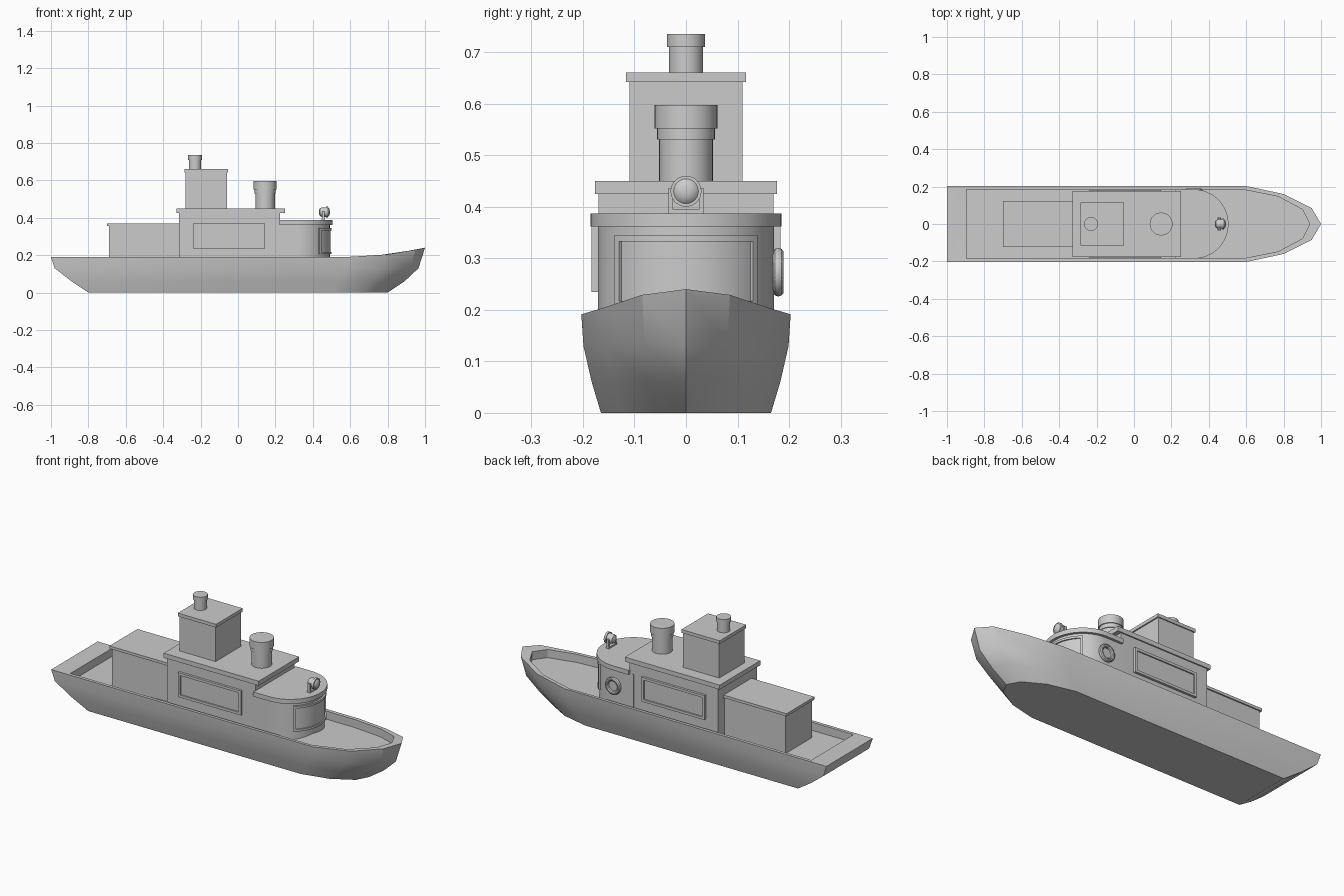
import bpy, bmesh, math
from mathutils import Matrix

if "Cube" in bpy.data.objects:
    bpy.data.objects.remove(bpy.data.objects["Cube"])


def make(name, bm, smooth=True):
    bmesh.ops.recalc_face_normals(bm, faces=bm.faces)
    me = bpy.data.meshes.new(name)
    bm.to_mesh(me)
    bm.free()
    ob = bpy.data.objects.new(name, me)
    bpy.context.collection.objects.link(ob)
    if smooth:
        bpy.ops.object.select_all(action='DESELECT')
        ob.select_set(True)
        bpy.context.view_layer.objects.active = ob
        bpy.ops.object.shade_smooth_by_angle(angle=math.radians(30))
    return ob


def loft(name, rings, smooth=True, closed=False):
    """Skin closed rings of points; cap the ends unless closed."""
    bm = bmesh.new()
    vs = [[bm.verts.new(p) for p in r] for r in rings]
    pairs = list(zip(vs, vs[1:])) + ([(vs[-1], vs[0])] if closed else [])
    for a, b in pairs:
        n = len(a)
        for i in range(n):
            j = (i + 1) % n
            bm.faces.new((a[i], a[j], b[j], b[i]))
    if not closed:
        bm.faces.new(vs[0])
        bm.faces.new(vs[-1])
    return make(name, bm, smooth)


def box(name, x0, x1, y0, y1, z0, z1):
    return loft(name, [[(x0, y0, z), (x1, y0, z), (x1, y1, z), (x0, y1, z)]
                       for z in (z0, z1)], False)


def turned(name, profile, matrix, n=40):
    """Solid of revolution about local z from (radius, z) pairs."""
    ring = [(math.cos(2 * math.pi * i / n), math.sin(2 * math.pi * i / n)) for i in range(n)]
    ob = loft(name, [[(r * c, r * s, z) for c, s in ring] for r, z in profile])
    ob.data.transform(matrix)
    return ob


def mirror_outline(half):
    return half + [(x, -y) for x, y in reversed(half) if y > 0]


def sheer(x):
    pts = [(-2, .19), (.58, .19), (.8, .204), (.95, .229), (1, .24)]
    for (a, za), (b, zb) in zip(pts, pts[1:]):
        if x <= b:
            return za + (zb - za) * (x - a) / (b - a)
    return .24


# Hull: flared outlines, rim, recessed deck
levels = [
    (0.0, [(-.80, .165), (.50, .165), (.65, .13), (.765, .065), (.80, 0)]),
    (0.06, [(-.89, .183), (.54, .183), (.71, .143), (.845, .073), (.89, 0)]),
    (0.13, [(-.98, .199), (.58, .199), (.77, .155), (.92, .08), (.965, 0)]),
]
rim = mirror_outline([(-1, .203), (.60, .203), (.80, .16), (.95, .085), (1, 0)])
inner = mirror_outline([(-.895, .185), (.58, .185), (.77, .147), (.90, .078), (.94, 0)])
rings = [[(x, y, z) for x, y in mirror_outline(h)] for z, h in levels]
rings.append([(x, y, sheer(x)) for x, y in rim])
rings.append([(x, y, sheer(x)) for x, y in inner])
rings.append([(x, y, sheer(x) - .045) for x, y in inner])
loft("hull", rings)

# Aft cabin and main deckhouse with roofs
box("aft_cabin", -.69, -.30, -.115, .115, .13, .356)
box("aft_cabin_roof", -.70, -.31, -.122, .122, .355, .37)
box("deckhouse", -.315, .225, -.17, .17, .13, .427)
box("deckhouse_roof", -.33, .25, -.177, .177, .425, .45)
box("tower", -.28, -.06, -.11, .11, .44, .645)
box("tower_roof", -.287, -.053, -.116, .116, .642, .66)

# Rounded wheelhouse and its roof
def bow_shape(name, r, z0, z1, x0):
    arc = [(.32 + r * math.cos(math.radians(a)), r * math.sin(math.radians(a)))
           for a in range(-90, 91, 5)]
    outline = [(x0, -r)] + arc + [(x0, r)]
    return loft(name, [[(x, y, z) for x, y in outline] for z in (z0, z1)])

bow_shape("wheelhouse", .171, .13, .364, .20)
bow_shape("wheelhouse_roof", .185, .362, .387, .222)

# Curved windscreen frame and pane on the wheelhouse front
def curved_panel(name, ang, z0, z1, r0, r1):
    rows = []
    for i in range(21):
        a = math.radians(-ang + 2 * ang * i / 20)
        rows.append([(.32 + r * math.cos(a), r * math.sin(a), z)
                     for r, z in ((r0, z0), (r1, z0), (r1, z1), (r0, z1))])
    return loft(name, rows)

curved_panel("windscreen_pane", 50, .205, .345, .165, .174)
for name, z0, z1 in (("windscreen_sill", .205, .217), ("windscreen_head", .333, .345)):
    curved_panel(name, 50, z0, z1, .165, .181)
for s in (-1, 1):
    post = curved_panel("windscreen_post", 2, .205, .345, .165, .181)
    post.data.transform(Matrix.Translation((.32, 0, 0))
                        @ Matrix.Rotation(s * math.radians(48), 4, 'Z')
                        @ Matrix.Translation((-.32, 0, 0)))

# Framed side windows on both sides
def rect(x0, x1, z0, z1, y):
    return [(x0, y, z0), (x1, y, z0), (x1, y, z1), (x0, y, z1)]

for s in (-1, 1):
    outer, hole = (-.24, .145, .235, .37), (-.226, .131, .249, .356)
    loft("side_window_frame", [rect(*outer, s * .165), rect(*outer, s * .183),
                               rect(*hole, s * .183), rect(*hole, s * .165)], False, True)
    box("side_window_pane", -.23, .135, s * .172 - .004, s * .172 + .004, .245, .36)

# Porthole ring and glass on the port side
to_port = Matrix.Translation((.32, .171, .273)) @ Matrix.Rotation(-math.pi / 2, 4, 'X')
ringpts = []
for i in range(40):
    a = 2 * math.pi * i / 40
    ringpts.append([((.037 + .010 * math.cos(b)) * math.cos(a),
                     (.037 + .010 * math.cos(b)) * math.sin(a), .008 + .011 * math.sin(b))
                    for b in (2 * math.pi * k / 10 for k in range(10))])
loft("porthole_ring", ringpts, True, True).data.transform(to_port)
turned("porthole_glass", [(.032, -.01), (.032, .005)], to_port)

# Funnel and tower chimney
turned("funnel", [(.052, .44), (.052, .53), (.056, .53), (.056, .552), (.061, .552), (.061, .597)],
       Matrix.Translation((.145, 0, 0)))
turned("chimney", [(.033, .65), (.033, .71), (.037, .71), (.037, .735)],
       Matrix.Translation((-.23, 0, 0)))

# Searchlight with domed lens, on a forked bracket
forward = Matrix.Translation((.46, 0, .43)) @ Matrix.Rotation(math.pi / 2, 4, 'Y')
turned("searchlight", [(.010, -.027), (.020, -.022), (.025, -.012), (.025, .010), (.030, .010),
                       (.030, .022), (.024, .022), (.018, .028), (.008, .031)], forward, 28)
for s in (-1, 1):
    box("searchlight_arm", .449, .463, s * .030 - .004, s * .030 + .004, .394, .436)
box("searchlight_base", .447, .465, -.034, .034, .384, .396)
